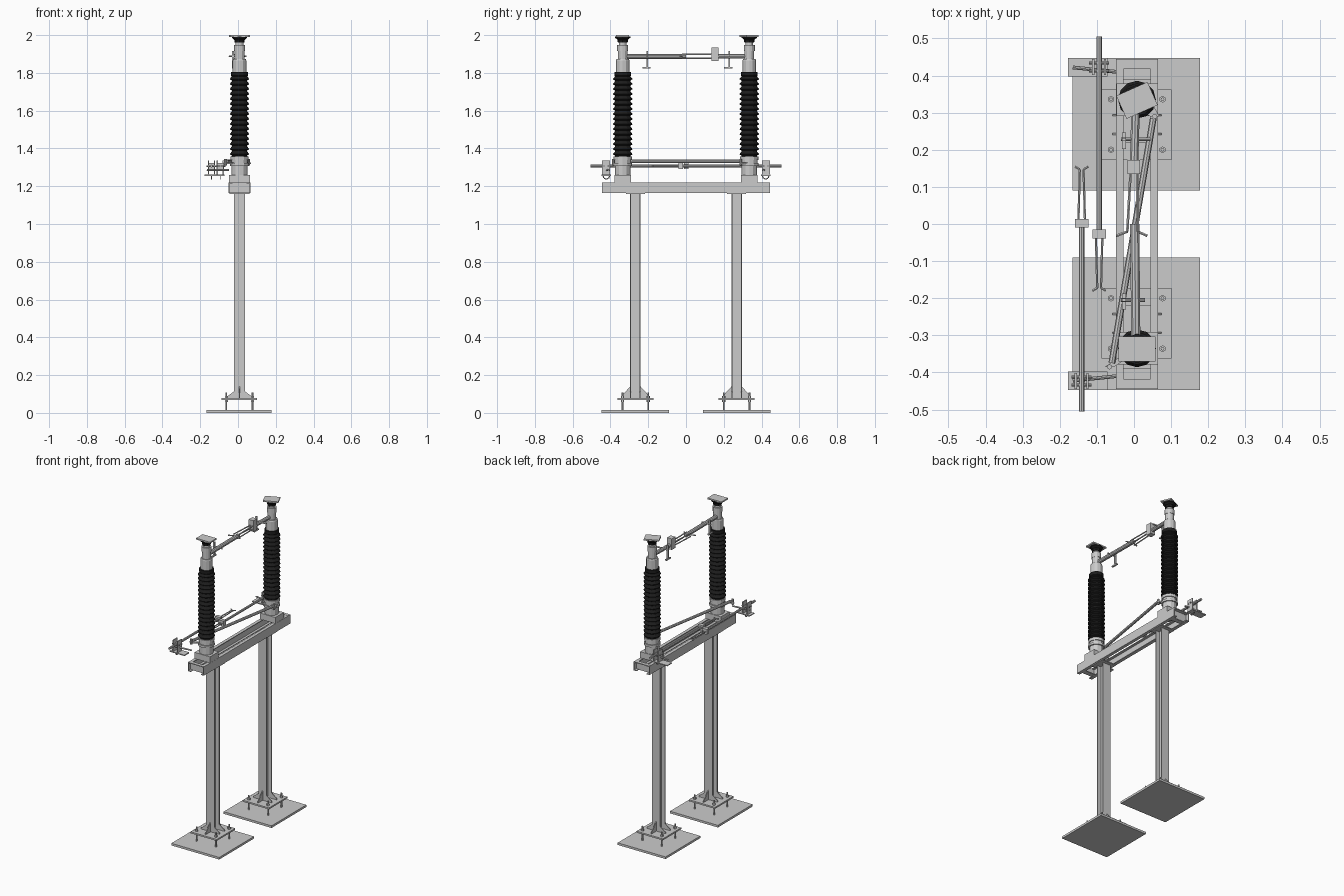
import bpy, bmesh, math
from mathutils import Vector, Matrix

CX = 0.008      # centre line of the two poles
PY = 0.335      # pole distance from the middle
LY = 0.268      # leg distance from the middle

black = bpy.data.materials.new("black_ceramic")
black.diffuse_color = (0.012, 0.012, 0.012, 1)


def finish(name, bm, mat=None):
    bmesh.ops.recalc_face_normals(bm, faces=bm.faces)
    me = bpy.data.meshes.new(name)
    bm.to_mesh(me)
    bm.free()
    ob = bpy.data.objects.new(name, me)
    bpy.context.collection.objects.link(ob)
    if mat:
        me.materials.append(mat)
    return ob


def box(name, x0, x1, y0, y1, z0, z1, rot=0, mat=None):
    bm = bmesh.new()
    bmesh.ops.create_cube(bm, size=1)
    bmesh.ops.scale(bm, vec=(abs(x1 - x0), abs(y1 - y0), z1 - z0), verts=bm.verts)
    ob = finish(name, bm, mat)
    ob.location = ((x0 + x1) / 2, (y0 + y1) / 2, (z0 + z1) / 2)
    ob.rotation_euler.z = rot
    return ob


def rod(name, a, b, r, n=8, mat=None):
    a, b = Vector(a), Vector(b)
    d = b - a
    bm = bmesh.new()
    m = Matrix.Translation((a + b) / 2) @ d.to_track_quat('Z', 'Y').to_matrix().to_4x4()
    bmesh.ops.create_cone(bm, cap_ends=True, segments=n, radius1=r, radius2=r, depth=d.length, matrix=m)
    return finish(name, bm, mat)


def lathe(name, x, y, prof, n=12, mat=None):
    bm = bmesh.new()
    rings = [[bm.verts.new((x + r * math.cos(math.tau * i / n), y + r * math.sin(math.tau * i / n), z))
              for i in range(n)] for r, z in prof]
    for p, q in zip(rings, rings[1:]):
        for i in range(n):
            bm.faces.new((p[i], p[(i + 1) % n], q[(i + 1) % n], q[i]))
    bm.faces.new(rings[0])
    bm.faces.new(rings[-1])
    return finish(name, bm, mat)


def prism(name, pts, depth):
    # flat outline thickened along a vector
    bm = bmesh.new()
    d = Vector(depth)
    a = [bm.verts.new(Vector(p) - d / 2) for p in pts]
    b = [bm.verts.new(Vector(p) + d / 2) for p in pts]
    bm.faces.new(a)
    bm.faces.new(b)
    for i in range(len(a)):
        j = (i + 1) % len(a)
        bm.faces.new((a[i], a[j], b[j], b[i]))
    return finish(name, bm)


for s in (-1, 1):
    ly, py = s * LY, s * PY

    # footing and base plate
    box("footing_plate", -0.166, 0.178, s * 0.09, s * 0.447, 0, 0.014)
    box("leg_base_plate", -0.087, 0.101, ly - 0.095, ly + 0.095, 0.068, 0.078)
    for bx in (-0.062, 0.077):
        for by in (-0.068, 0.068):
            rod("anchor_bolt", (bx, ly + by, 0.01), (bx, ly + by, 0.107), 0.005)
            for z in (0.057, 0.078):
                rod("anchor_nut", (bx, ly + by, z), (bx, ly + by, z + 0.011), 0.009, 6)

    # H-section leg
    for f in (-1, 1):
        box("leg_flange", CX - 0.029, CX + 0.029, ly + f * 0.022, ly + f * 0.028, 0.078, 1.163)
    box("leg_web", CX - 0.004, CX + 0.004, ly - 0.023, ly + 0.023, 0.078, 1.163)

    # gussets at the foot
    for f in (-1, 1):
        for g in (-1, 1):
            x, y = CX + g * 0.028, ly + f * 0.025
            prism("side_gusset", [(x, y, 0.078), (x + g * 0.038, y, 0.078), (x + g * 0.038, y, 0.086),
                                  (x, y, 0.115)], (0, 0.005, 0))
        y = ly + f * 0.027
        prism("front_gusset", [(CX, y, 0.078), (CX, y + f * 0.05, 0.078), (CX, y + f * 0.05, 0.086),
                               (CX, y, 0.14)], (0.005, 0, 0))

    # channel beam (one per side in x)
    x = CX + s * 0.057
    box("beam_web", x, x - s * 0.005, -0.445, 0.445, 1.163, 1.22)
    for z in (1.163, 1.215):
        box("beam_flange", x, x - s * 0.021, -0.445, 0.445, z, z + 0.005)

    # cross channel closing the beam ends
    box("end_cross_web", -0.047, 0.064, s * 0.418, s * 0.423, 1.165, 1.218)
    box("end_cross_top", -0.047, 0.064, s * 0.423, s * 0.445, 1.216, 1.221)
    box("end_cross_bottom", -0.047, 0.064, s * 0.39, s * 0.42, 1.164, 1.169)
    box("leg_head_plate", -0.045, 0.061, ly - 0.05, ly + 0.05, 1.158, 1.164)

    # rotating pole base
    box("bearing_box", -0.047, 0.064, py - 0.044, py + 0.044, 1.22, 1.26)
    lathe("bearing_housing", CX, py, [(0.042, 1.26), (0.042, 1.308), (0.05, 1.308), (0.05, 1.322),
                                      (0.043, 1.322), (0.043, 1.338), (0.048, 1.338), (0.048, 1.357)])

    # ribbed insulator
    prof = [(0.044, 1.355)]
    for i in range(16):
        z = 1.36 + i * 0.0265
        prof += [(0.04, z + 0.002), (0.051, z + 0.008), (0.051, z + 0.011), (0.041, z + 0.024)]
    prof += [(0.044, 1.785), (0.044, 1.806)]
    lathe("insulator", CX, py, prof, 12, black)

    # head casting and terminal
    lathe("pole_head", CX, py, [(0.036, 1.806), (0.036, 1.866), (0.033, 1.873), (0.026, 1.873), (0.026, 1.915),
                                (0.029, 1.915), (0.029, 1.948), (0.02, 1.948), (0.02, 1.965)])
    lathe("terminal_collar", CX, py, [(0.026, 1.96), (0.028, 1.975), (0.04, 1.986), (0.04, 1.992)], 8, black)
    w = 0.05 if s < 0 else 0.046
    box("terminal_plate", CX - w, CX + w, py - 0.036, py + 0.032, 1.991, 2.0, 0 if s < 0 else math.radians(24))

    # hanging spring hook on the main contact arm
    hy = -0.205 if s < 0 else 0.228
    rod("hook_crossbar", (-0.035, hy, 1.888), (0.03 + (s > 0) * 0.015, hy, 1.888), 0.005)
    box("hook_hanger", -0.033, -0.022, hy - 0.004, hy + 0.004, 1.828, 1.917)
    box("hook_foot", -0.033, -0.022, hy - 0.026, hy + 0.018, 1.824, 1.832)

    # earthing blade: tube, clamp block and splayed fingers (the two run opposite ways)
    ex = -0.141 if s < 0 else -0.094
    cy, ty = (0.002, 0.155) if s < 0 else (-0.027, -0.18)
    rod("earthing_tube", (ex, s * 0.505, 1.307), (ex, cy, 1.307), 0.0075)
    box("earthing_clamp", ex - 0.018, ex + 0.018, cy - 0.012, cy + 0.012, 1.29, 1.324)
    d = 1 if ty > cy else -1
    for g in (-1, 1):
        rod("earthing_finger", (ex + g * 0.009, cy, 1.307), (ex + g * 0.005, ty - d * 0.008, 1.307), 0.0035, 6)
        rod("earthing_finger_tip", (ex + g * 0.005, ty - d * 0.008, 1.307), (ex + g * 0.018, ty, 1.307), 0.0035, 6)

    # earthing blade bracket
    box("earthing_bracket", -0.178, -0.072, s * 0.398, s * 0.447, 1.255, 1.261)
    for g in (-0.016, 0.016):
        box("bracket_cheek", ex + g - 0.003, ex + g + 0.003, s * 0.402, s * 0.445, 1.258, 1.335)
    for y in (0.412, 0.434):
        rod("bracket_pin", (ex - 0.027, s * y, 1.307), (ex + 0.027, s * y, 1.307), 0.004)
    rod("bracket_shaft", (-0.165, s * 0.422, 1.285), (-0.047, s * 0.41, 1.285), 0.005)
    pts = [(ex, s * 0.422 + 0.018 * math.cos(a), 1.257 - 0.02 * math.sin(a))
           for a in (0, math.pi / 4, math.pi / 2, 3 * math.pi / 4, math.pi)]
    for p, q in zip(pts, pts[1:]):
        rod("bracket_loop", p, q, 0.003, 6)

# main arm with tube, male and female contact
rod("main_arm_front", (CX - 0.003, -PY, 1.887), (0.002, -0.0, 1.887), 0.013, 10)
rod("main_arm_back", (CX - 0.003, PY, 1.887), (0.0, 0.16, 1.887), 0.012, 10)
box("contact_block", -0.018, 0.016, 0.135, 0.172, 1.863, 1.935)
for g in (-1, 1):
    for z in (1.877, 1.898):
        rod("contact_finger", (g * 0.009, 0.145, z), (g * 0.014 - 0.004, -0.02, z), 0.004, 6)
    rod("contact_horn", (g * 0.013 - 0.004, -0.02, 1.888), (g * 0.042 - 0.006, -0.032, 1.888), 0.004, 6)

# diagonal linkage between the poles
rod("linkage_rod", (0.052, 0.285, 1.333), (-0.06, -0.375, 1.333), 0.009)
for end, s in (((0.056, 0.29), 1), ((-0.066, -0.385), -1)):
    prism("linkage_lever", [(CX - 0.03, s * PY - 0.012, 1.322), (CX + 0.03, s * PY + 0.012, 1.322),
                            (end[0] + 0.012, end[1], 1.322), (end[0] - 0.012, end[1], 1.322)], (0, 0, 0.008))
    rod("linkage_pin", (end[0], end[1], 1.31), (end[0], end[1], 1.345), 0.007)
